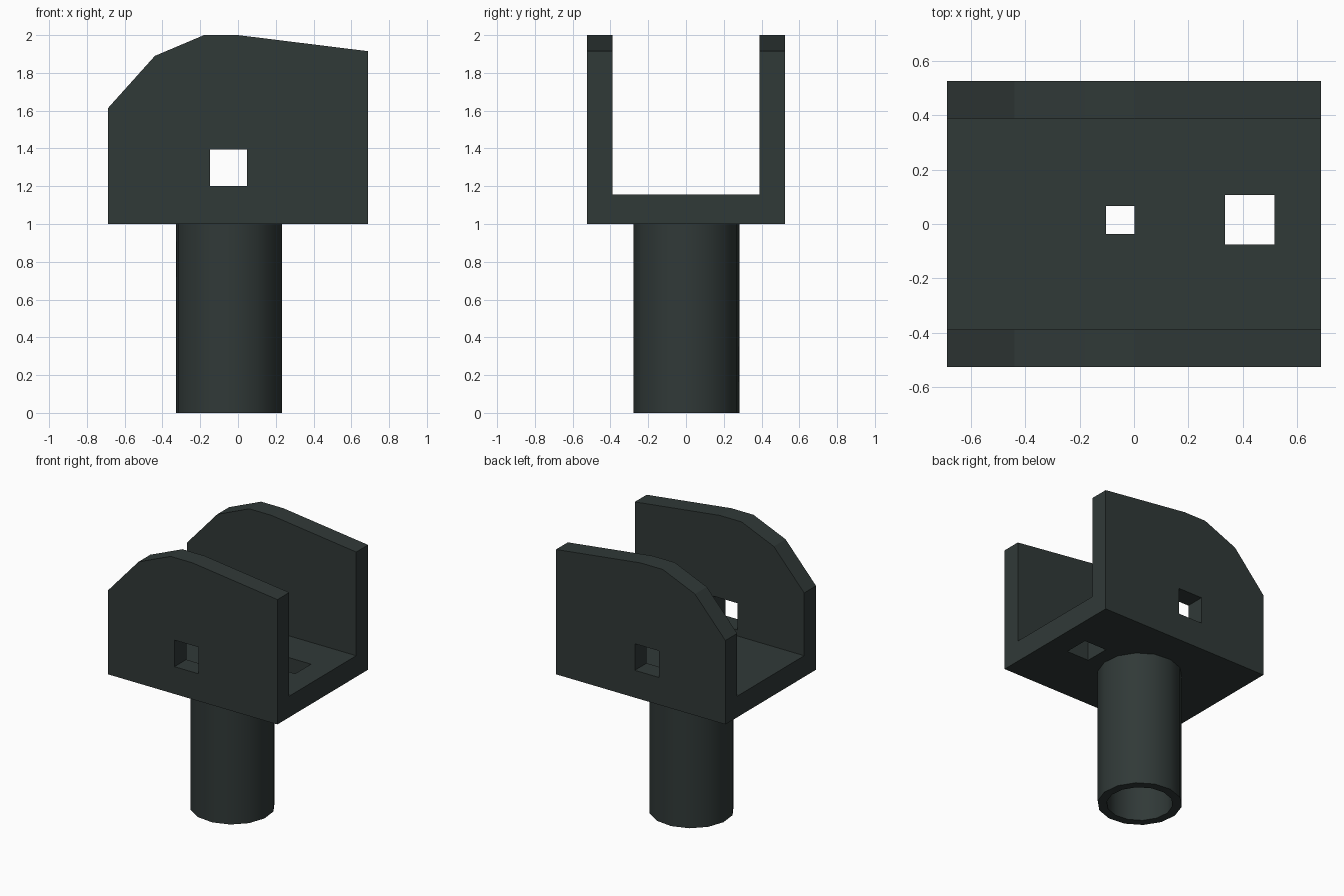
import bpy, bmesh, math

if "Cube" in bpy.data.objects:
    bpy.data.objects.remove(bpy.data.objects["Cube"])

mat = bpy.data.materials.new("dark_slate_grey")
mat.diffuse_color = (0.030, 0.041, 0.039, 1.0)
mat.use_nodes = True
mat.node_tree.nodes["Principled BSDF"].inputs["Base Color"].default_value = mat.diffuse_color


def finish(bm, name):
    bmesh.ops.recalc_face_normals(bm, faces=bm.faces[:])
    me = bpy.data.meshes.new(name)
    bm.to_mesh(me)
    bm.free()
    me.materials.append(mat)
    ob = bpy.data.objects.new(name, me)
    bpy.context.collection.objects.link(ob)
    return ob


def prism(name, profile, y0, y1):
    """Extrude an (x, z) profile along y."""
    bm = bmesh.new()
    face = bm.faces.new([bm.verts.new((x, y0, z)) for x, z in profile])
    ext = bmesh.ops.extrude_face_region(bm, geom=[face], use_keep_orig=True)
    for v in ext["geom"]:
        if isinstance(v, bmesh.types.BMVert):
            v.co.y = y1
    return finish(bm, name)


def activate(ob):
    bpy.ops.object.select_all(action='DESELECT')
    ob.select_set(True)
    bpy.context.view_layer.objects.active = ob


def cut(ob, x0, x1, y0, y1, z0, z1):
    """Subtract a box from ob."""
    c = prism("cutter", [(x0, z0), (x1, z0), (x1, z1), (x0, z1)], y0, y1)
    c.hide_render = True
    m = ob.modifiers.new("cut", 'BOOLEAN')
    m.operation, m.solver, m.object = 'DIFFERENCE', 'EXACT', c
    activate(ob)
    bpy.ops.object.modifier_apply(modifier=m.name)
    bpy.data.objects.remove(c, do_unlink=True)


# Bracket: side outline, hollowed into a U channel
bracket = prism("channel_bracket",
                [(-0.687, 1.0), (0.687, 1.0), (0.687, 1.915), (0.0, 2.0),
                 (-0.18, 2.0), (-0.44, 1.89), (-0.687, 1.615)], -0.525, 0.525)
cut(bracket, -1, 1, -0.388, 0.388, 1.155, 2.5)
# Pin holes through both walls
cut(bracket, -0.148, 0.048, -1, 1, 1.2, 1.395)
# Floor holes: over the tube, and beside it
cut(bracket, -0.103, 0.002, -0.037, 0.067, 0.8, 1.4)
cut(bracket, 0.335, 0.517, -0.076, 0.107, 0.8, 1.4)

# Hollow stem tube, open at the bottom
SIDES = 14
bm = bmesh.new()
rings = []
for r, z in [(0.283, 1.0), (0.283, 0.0), (0.222, 0.0), (0.222, 1.0)]:
    ring = []
    for i in range(SIDES):
        a = math.radians(-6.4) + 2 * math.pi * i / SIDES
        ring.append(bm.verts.new((-0.047 + r * math.cos(a), 0.003 + r * math.sin(a), z)))
    rings.append(ring)
for k in range(4):
    a, b = rings[k], rings[(k + 1) % 4]
    for i in range(SIDES):
        j = (i + 1) % SIDES
        bm.faces.new((a[i], a[j], b[j], b[i]))
stem = finish(bm, "stem_tube")
activate(stem)
bpy.ops.object.shade_smooth_by_angle(angle=math.radians(35))
